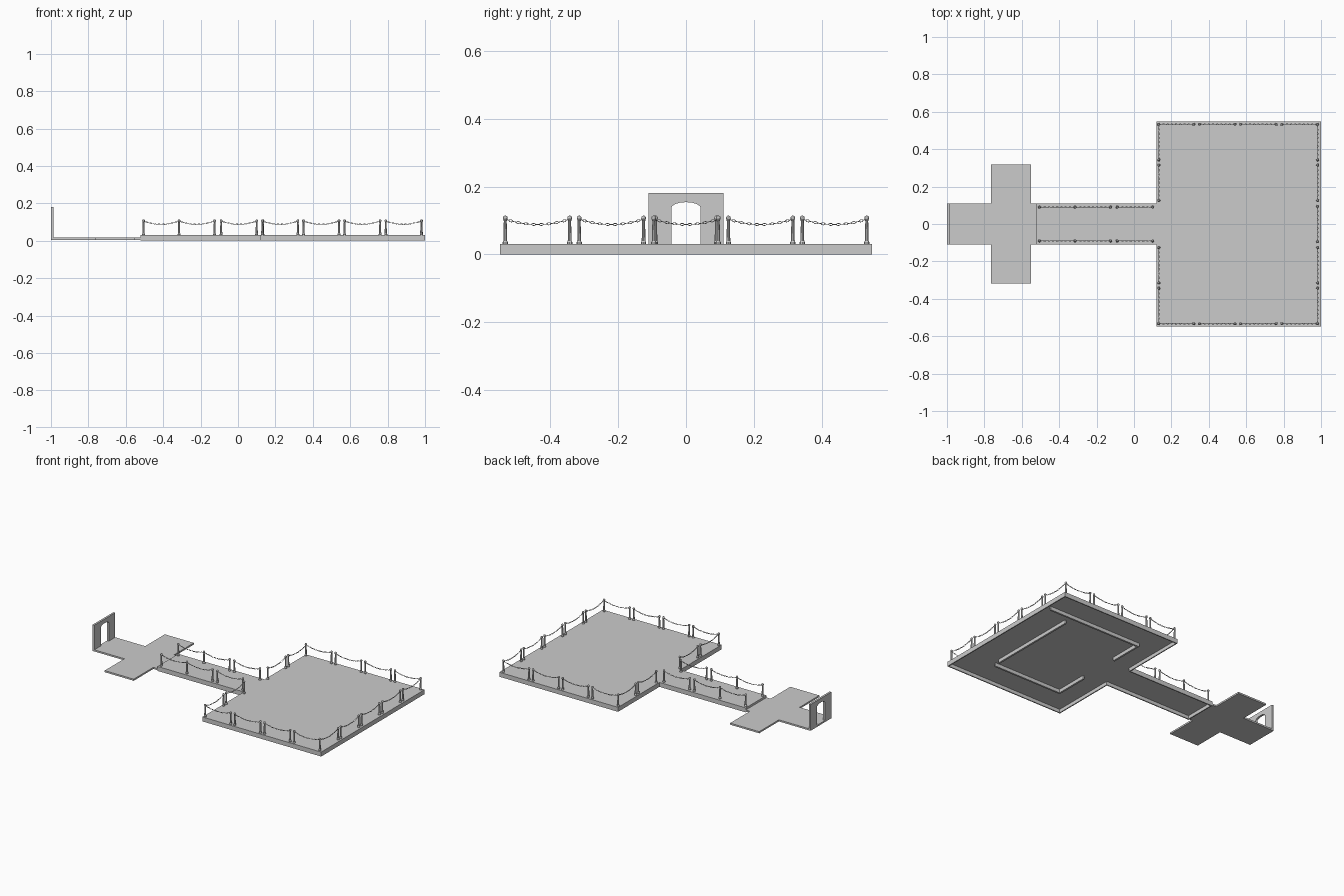
import bpy, bmesh, math
from mathutils import Matrix, Vector

if "Cube" in bpy.data.objects:
    bpy.data.objects.remove(bpy.data.objects["Cube"])

def make(name, bm):
    bmesh.ops.recalc_face_normals(bm, faces=bm.faces)
    me = bpy.data.meshes.new(name)
    bm.to_mesh(me)
    bm.free()
    ob = bpy.data.objects.new(name, me)
    bpy.context.collection.objects.link(ob)
    return ob

def prism(name, pts, offset, closed=True):
    """Extrude a flat outline; closed=False leaves the far side open."""
    bm = bmesh.new()
    face = bm.faces.new([bm.verts.new(p) for p in pts])
    geo = bmesh.ops.extrude_face_region(bm, geom=[face], use_keep_orig=True)["geom"]
    bmesh.ops.translate(bm, vec=offset, verts=[g for g in geo if isinstance(g, bmesh.types.BMVert)])
    if not closed:
        bmesh.ops.delete(bm, geom=[g for g in geo if isinstance(g, bmesh.types.BMFace)], context='FACES_ONLY')
    return make(name, bm)

def mirrored(half):
    """Complete an outline given its +y half."""
    return half + [(x, -y) for x, y in reversed(half)]

def box(name, x0, x1, y0, y1, z0, z1):
    return prism(name, [(x0, y0, z0), (x1, y0, z0), (x1, y1, z0), (x0, y1, z0)], (0, 0, z1 - z0))

DECK = 0.03
# hollow deck: walkway plus big platform
deck = prism("deck", [(x, y, DECK) for x, y in mirrored(
    [(-0.52, 0.11), (0.12, 0.11), (0.12, 0.548), (1.0, 0.548)])], (0, 0, -DECK), closed=False)
sol = deck.modifiers.new("shell", 'SOLIDIFY')
sol.thickness = 0.007
sol.offset = -1
sol.use_even_offset = True

# ribs under the platform
box("rib_outer", 0.78, 0.792, -0.32, 0.30, 0, 0.025)
for s in (-1, 1):
    box("rib_side", 0.27, 0.78 if s < 0 else 0.96, s * 0.365 - 0.006, s * 0.365 + 0.006, 0, 0.025)
    y0, y1 = sorted((s * 0.14, s * 0.359))
    box("rib_inner", 0.27, 0.282, y0, y1, 0, 0.025)

# cross-shaped low floor
prism("cross_floor", [(x, y, 0.005) for x, y in mirrored(
    [(-1.0, 0.11), (-0.765, 0.11), (-0.765, 0.318), (-0.55, 0.318), (-0.55, 0.11), (-0.52, 0.11)])],
    (0, 0, 0.011))

# end wall with arched doorway
arch = [(0.043 * math.cos(math.pi * i / 8), 0.137 + 0.017 * math.sin(math.pi * i / 8)) for i in range(9)]
gate = [(-0.11, 0.005), (-0.11, 0.181), (0.11, 0.181), (0.11, 0.005), (0.043, 0.005)] + arch + [(-0.043, 0.005)]
prism("arched_gate", [(-1.0, y, z) for y, z in gate], (0.013, 0, 0))

# post: lathed profile with a ball on top
def post_mesh():
    prof = [(0, 0), (0.008, 0), (0.008, 0.006), (0.006, 0.009), (0.0045, 0.068), (0.006, 0.07), (0.0035, 0.072)]
    prof += [(0.0075 * math.sin(a), 0.077 - 0.0075 * math.cos(a))
             for a in [math.pi * k / 6 for k in range(1, 7)]]
    bm = bmesh.new()
    vs = [bm.verts.new((r, 0, z)) for r, z in prof]
    es = [bm.edges.new(p) for p in zip(vs, vs[1:])]
    bmesh.ops.spin(bm, geom=vs + es, cent=(0, 0, 0), axis=(0, 0, 1), angle=2 * math.pi, steps=10)
    bmesh.ops.remove_doubles(bm, verts=bm.verts, dist=1e-5)
    ob = make("post", bm)
    bpy.context.view_layer.objects.active = ob
    ob.select_set(True)
    bpy.ops.object.shade_smooth_by_angle()
    return ob

# chain: sagging row of alternating oval links, running along +x
SPAN, N = 0.19, 17
def sag(t):
    return 0.058 + 0.016 * (2 * t - 1) ** 2

def chain_mesh():
    bm = bmesh.new()
    U, V = 10, 5
    for i in range(N):
        t = (i + 0.5) / N
        slope = math.atan2(sag(t + 0.01) - sag(t - 0.01), 0.02 * SPAN)
        m = (Matrix.Translation((t * SPAN, 0, sag(t))) @ Matrix.Rotation(-slope, 4, 'Y')
             @ Matrix.Rotation(math.pi / 2 * (i % 2), 4, 'X'))
        ring = []
        for u in range(U):
            a = 2 * math.pi * u / U
            row = []
            for v in range(V):
                b = 2 * math.pi * v / V
                w = 0.0012 * math.cos(b)
                row.append(bm.verts.new(m @ Vector(((0.0058 + w) * math.cos(a),
                                                    (0.003 + w) * math.sin(a), 0.0012 * math.sin(b)))))
            ring.append(row)
        for u in range(U):
            for v in range(V):
                p, q, w = ring[u], ring[(u + 1) % U], (v + 1) % V
                bm.faces.new((p[v], q[v], q[w], p[w])).smooth = True
    return make("chain", bm)

post, chain = post_mesh(), chain_mesh()
placed = set()

def copy(src, x, y, rot=0):
    ob = bpy.data.objects.new(src.name, src.data)
    ob.location, ob.rotation_euler = (x, y, DECK), (0, 0, rot)
    bpy.context.collection.objects.link(ob)

def span(x, y, along_y=False):
    """Two posts with a chain between them."""
    dx, dy = (0, SPAN) if along_y else (SPAN, 0)
    copy(chain, x, y, math.pi / 2 if along_y else 0)
    for p in ((x, y), (x + dx, y + dy)):
        key = (round(p[0], 2), round(p[1], 2))
        if key not in placed:
            placed.add(key)
            copy(post, *p)

# railings: platform long sides, walkway sides, outer end, inner end
for s in (-1, 1):
    for x in (0.13, 0.35, 0.57, 0.79):
        span(x, s * 0.533)
    for x in (-0.505, -0.315, -0.09):
        span(x, s * 0.09)
for y in (-0.533, -0.315, -0.095, 0.125, 0.343):
    span(0.982, y, True)
    if abs(y + 0.095) > 0.1:
        span(0.133, y, True)

# remove the template objects
for ob in (post, chain):
    bpy.data.objects.remove(ob)
